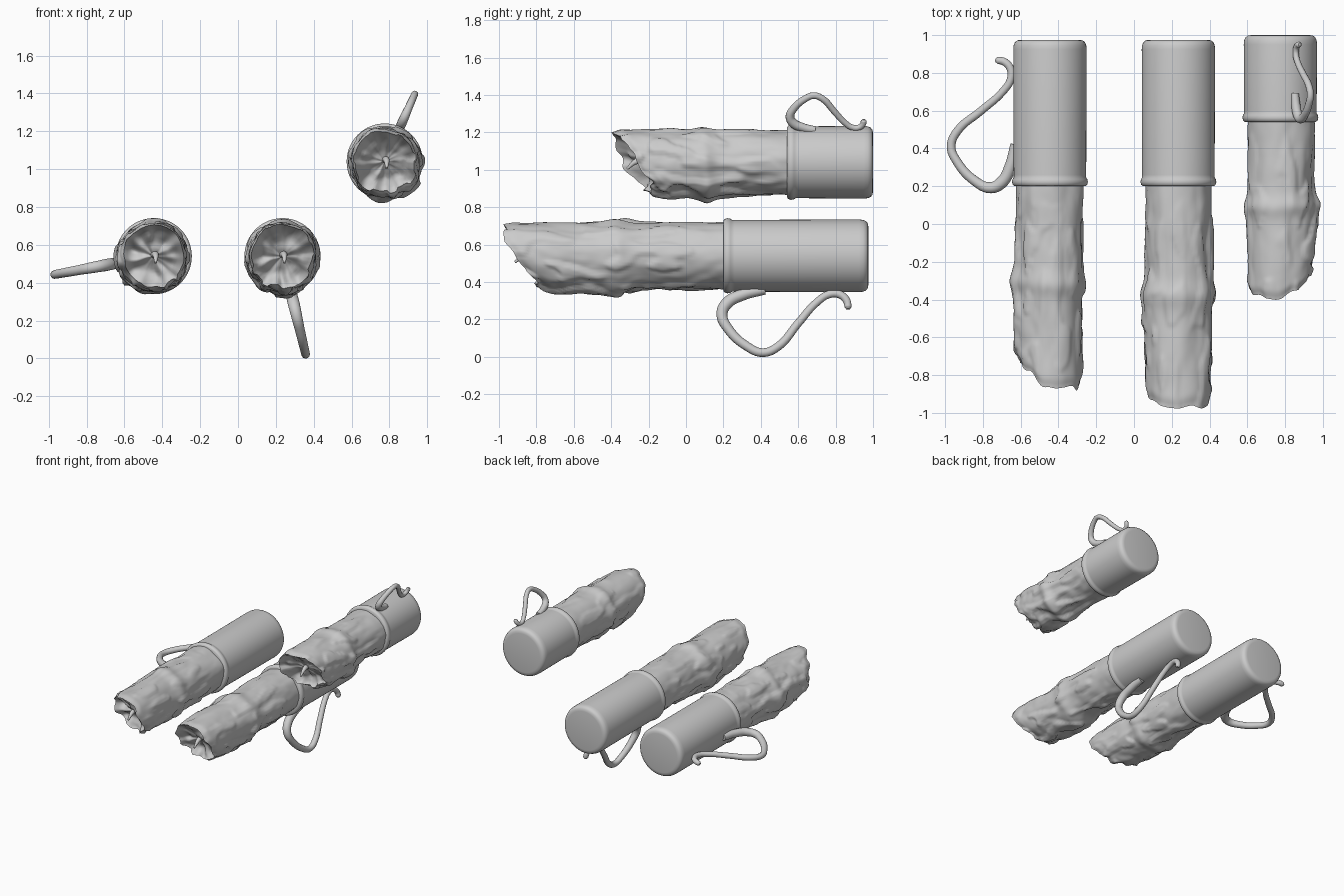
import bpy, bmesh, math
from mathutils import Vector, noise

if "Cube" in bpy.data.objects:
    bpy.data.objects.remove(bpy.data.objects["Cube"])

SEG = 80


def finish(bm, name, angle):
    bmesh.ops.recalc_face_normals(bm, faces=bm.faces)
    me = bpy.data.meshes.new(name)
    bm.to_mesh(me)
    bm.free()
    ob = bpy.data.objects.new(name, me)
    bpy.context.collection.objects.link(ob)
    smooth(ob, angle)


def smooth(ob, angle):
    bpy.ops.object.select_all(action='DESELECT')
    ob.select_set(True)
    bpy.context.view_layer.objects.active = ob
    bpy.ops.object.shade_smooth_by_angle(angle=math.radians(angle))


def skin_rings(bm, rings, tip):
    # bridge successive rings, then close the last one to a tip point
    n = len(rings[0])
    loops = [[bm.verts.new(p) for p in ring] for ring in rings]
    for a, b in zip(loops, loops[1:]):
        for i in range(n):
            j = (i + 1) % n
            bm.faces.new((a[i], a[j], b[j], b[i]))
    t = bm.verts.new(tip)
    for i in range(n):
        bm.faces.new((loops[-1][i], loops[-1][(i + 1) % n], t))


def polar(cx, cz, y, r, a):
    return Vector((cx + r * math.cos(a), y, cz + r * math.sin(a)))


def step(lo, hi, v):
    t = min(1, max(0, (v - lo) / (hi - lo)))
    return t * t * (3 - 2 * t)


def make_cup(name, cx, cz, front, back):
    # metal cup: ridge at the mouth, softly rounded closed base
    prof = [(front + .03, .15), (front, .165), (front, .188), (front + .008, .197),
            (front + .022, .201), (front + .037, .198), (front + .046, .192),
            (front + .06, .192), (back - .05, .194), (back - .028, .192),
            (back - .012, .185), (back - .003, .173), (back, .155)]
    bm = bmesh.new()
    angs = [2 * math.pi * i / SEG for i in range(SEG)]
    skin_rings(bm, [[polar(cx, cz, y, r, a) for a in angs] for y, r in prof], (cx, back, cz))
    finish(bm, name, 50)


def make_wax(name, cx, cz, start, end, lean, seed):
    # dripping wax stick with a slanted, ragged hollow at the melted end
    amp, rows = .21, 90
    angs = [2 * math.pi * i / SEG for i in range(SEG)]

    def rim_shift(a):
        d = Vector((math.cos(a) * 2.2, math.sin(a) * 2.2, seed))
        return amp * (1 - math.cos(a - lean)) / 2 + .05 * noise.noise(d)

    def radius(a, t, y):
        under = (1 - math.cos(a - lean)) / 2
        c, s = math.cos(a), math.sin(a)
        low = noise.noise(Vector((c * 1.6, s * 1.6, y * 4 + seed)))
        drip = noise.noise(Vector((c * 2.6 + seed, s * 2.6, y * 5)))
        fine = noise.noise(Vector((c * 4, s * 4 + seed, y * 11)))
        r = .176 + .012 * low + .018 * (step(.0, .22, drip) - .4) * (.35 + .65 * under) * step(0, .25, t)
        r += .007 * fine * (.3 + .7 * under)
        r += .015 * math.exp(-((t - .5) / .05) ** 2)
        r += .018 * under ** 2 * step(.35, .5, t) * (1 - step(.8, 1, t))
        return r - .012 * step(.93, 1, t) ** 2

    rings = []
    for k in range(rows + 1):
        t = k / rows
        y = start + (end - start) * t
        rings.append([polar(cx, cz, y + rim_shift(a) * t ** 3, radius(a, t, y), a) for a in angs])
    # melted hollow
    for f in (.95, .88, .8, .7, .6, .5, .4, .3, .2, .1):
        ring = []
        for a in angs:
            w = noise.noise(Vector((math.cos(a) * f * 3, math.sin(a) * f * 3, seed + 5)))
            y = end + amp / 2 + (rim_shift(a) - amp / 2) * f + .065 * (1 - f ** 4) + .035 * w * f * (1 - f) * 4
            ring.append(polar(cx, cz, y, radius(a, 1, end) * f, a))
        rings.append(ring)
    bm = bmesh.new()
    skin_rings(bm, rings, (cx, end + amp / 2 + .065, cz))
    finish(bm, name, 70)


def tube(name, points, depth):
    # smooth tapered tube through (position, relative radius) points
    cu = bpy.data.curves.new(name, 'CURVE')
    cu.dimensions = '3D'
    cu.bevel_depth = depth
    cu.bevel_resolution = 4
    cu.use_fill_caps = True
    cu.resolution_u = 6
    sp = cu.splines.new('BEZIER')
    sp.bezier_points.add(len(points) - 1)
    for bp, (co, rad) in zip(sp.bezier_points, points):
        bp.co = co
        bp.radius = rad
        bp.handle_left_type = bp.handle_right_type = 'AUTO'
    ob = bpy.data.objects.new(name, cu)
    bpy.context.collection.objects.link(ob)
    bpy.ops.object.select_all(action='DESELECT')
    ob.select_set(True)
    bpy.context.view_layer.objects.active = ob
    bpy.ops.object.convert(target='MESH')
    smooth(bpy.context.view_layer.objects.active, 60)


# wire handle outline: (y, distance from axis, relative radius)
HANDLE = [(.42, .185, 1.2), (.30, .215, 1.35), (.22, .26, 1.4), (.192, .32, 1.3),
          (.225, .40, 1.15), (.33, .50, 1.05), (.41, .532, 1), (.49, .50, 1),
          (.60, .37, .95), (.70, .255, .9), (.765, .212, .9), (.82, .212, .9),
          (.858, .245, .9), (.866, .28, .85), (.866, .293, .45)]


def make_handle(name, cx, cz, ang, front, scale):
    pts = [(polar(cx, cz, front + scale * (y - .165 - .035 * (scale == 1)), .19 + scale * (r - .19), ang), w)
           for y, r, w in HANDLE]
    tube(name, pts, .023 if scale == 1 else .018)


# prefix, centre x, centre z, cup mouth, cup back, wax end, forward lean, handle angle, handle scale
CANDLES = [
    ("left", -.445, .54, .2, .975, -.875, 62, 190.5, 1, 1.3),
    ("middle", .235, .54, .2, .975, -.995, 88, 283.3, 1, 4.7),
    ("right", .775, 1.04, .54, 1.0, -.395, 115, 66, .585, 9.1),
]
for side, cx, cz, front, back, end, lean, ang, scale, seed in CANDLES:
    make_cup(side + "_cup", cx, cz, front, back)
    make_wax(side + "_wax", cx, cz, front + .03, end, math.radians(lean), seed)
    make_handle(side + "_handle", cx, cz, math.radians(ang), front, scale)
    # burnt wick bending downward out of the hollow
    base = end + .19
    tube(side + "_wick", [(Vector((cx, base, cz + .01)), 1.3), (Vector((cx + .01, base - .06, cz + .005)), 1),
                          (Vector((cx + .01, base - .11, cz - .035)), .4)], .016)
